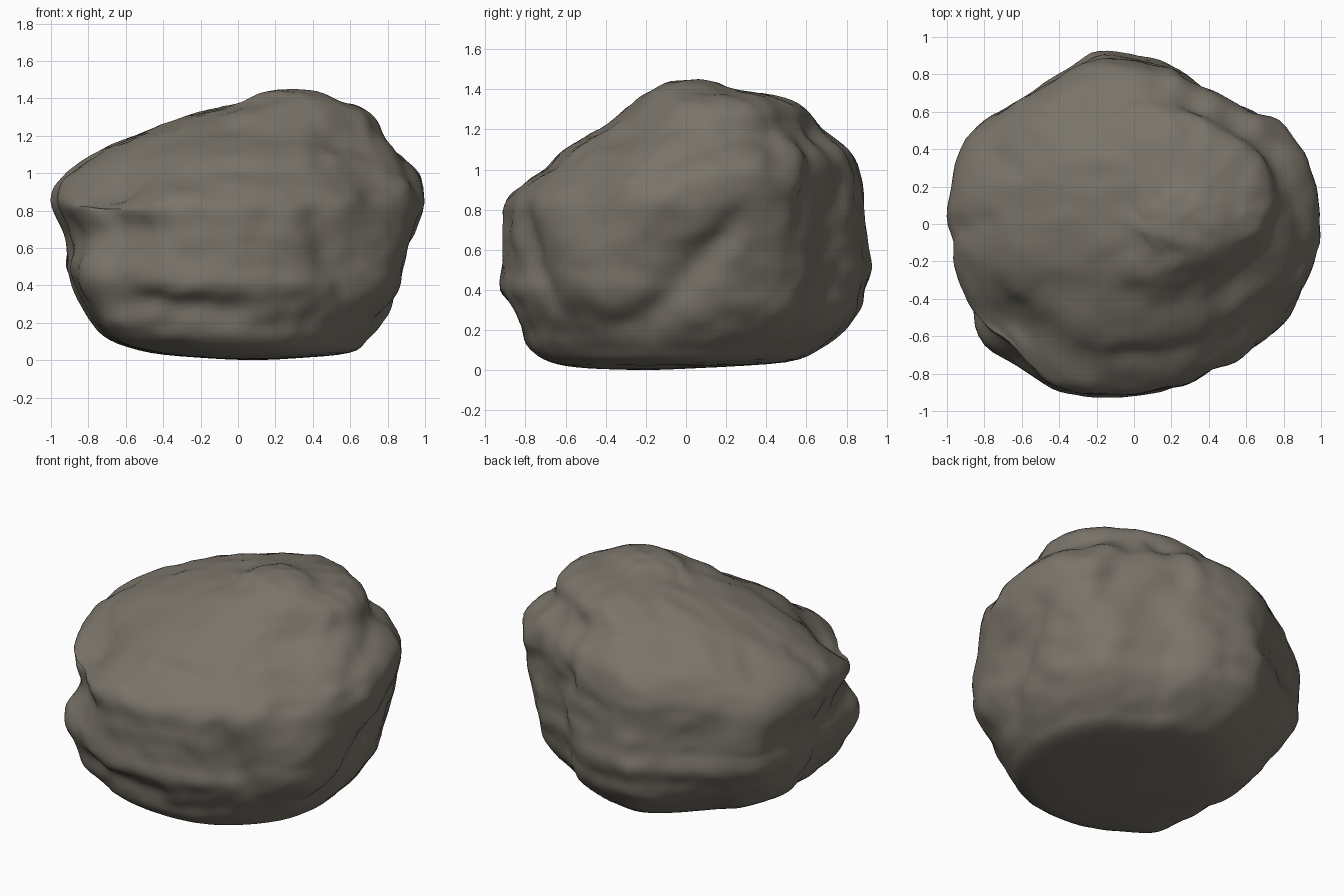
import bpy, bmesh, math
from mathutils import Vector, noise
from mathutils.geometry import intersect_point_line

cube = bpy.data.objects.get("Cube")
if cube:
    bpy.data.objects.remove(cube, do_unlink=True)

SEGMENTS = 128
STEPS = 4

# Plan outline of the boulder, counter-clockwise from +x
PLAN = [(1, 0), (.97, .25), (.88, .42), (.76, .57), (.57, .65), (.4, .73), (.25, .85),
        (.05, .9), (-.17, .93), (-.36, .85), (-.7, .6), (-.88, .45), (-.98, .2),
        (-1, .04), (-.96, -.1), (-.97, -.25), (-.87, -.57), (-.7, -.72), (-.47, -.88),
        (-.25, -.92), (.2, -.88), (.5, -.76), (.72, -.6), (.89, -.4), (.98, -.18)]

# Height levels: z, x min, x max, y min, y max
LEVELS = [(0, .08, .08, -.2, -.2), (.01, -.15, .3, -.5, .05), (.04, -.47, .6, -.68, .5),
          (.11, -.69, .69, -.79, .67), (.2, -.78, .77, -.83, .79), (.3, -.84, .83, -.88, .87),
          (.4, -.89, .86, -.93, .89), (.5, -.92, .88, -.92, .92), (.6, -.91, .91, -.91, .9),
          (.7, -.94, .95, -.91, .89), (.82, -1, .99, -.91, .88), (.91, -.99, 1, -.84, .88),
          (1, -.92, .98, -.71, .86), (1.1, -.78, .89, -.61, .81), (1.2, -.56, .79, -.43, .68),
          (1.3, -.29, .73, -.31, .59), (1.365, -.03, .63, -.22, .45), (1.4, .05, .53, -.16, .23),
          (1.435, .13, .43, -.08, .15), (1.458, .27, .27, .06, .06)]

# Grooves: depth, radius, path
GROOVES = [
    (.035, .07, [(-.5, -.78, .32), (-.3, -.88, .27), (0, -.87, .27)]),         # front ledge
    (.05, .08, [(.42, -.82, .75), (.52, -.76, .5), (.66, -.68, .3),
                (.78, -.48, .21), (.82, -.22, .22), (.88, 0, .46), (.93, .25, .72)]),  # undercut
    (.03, .07, [(.76, .57, .45), (.72, .6, .8), (.5, .62, 1.15)]),             # rear cleft
    (.05, .09, [(.92, -.15, .95), (.82, .12, 1.08), (.66, .4, 1.15)]),         # shoulder cleft
    (.05, .08, [(.3, .78, .9), (.3, .6, 1.15)]),                               # rear notch
    (.03, .08, [(-.92, -.3, .66), (-.72, -.7, .66), (-.45, -.88, .7)]),        # left hollow
]

# Swellings, or broad dips where negative: height, radius, centre
SWELLINGS = [(.09, .26, (.8, -.48, .48)), (.02, .14, (0, -.9, .65)), (.02, .16, (.4, -.8, .68)),
             (-.12, .28, (-.7, -.57, .95)), (.05, .2, (-.8, -.6, .45)),
             (.08, .2, (-.6, -.6, .16)), (-.03, .18, (-.75, .45, 1.08)),
             (.08, .26, (-.8, .5, .62)), (-.05, .2, (-.5, .45, .1)),
             (-.06, .18, (.78, -.52, .9)), (-.04, .2, (.6, -.3, 1.2)), (.02, .25, (.75, .55, .6))]


def spline(points, steps, closed):
    """Resample points of any dimension along a Catmull-Rom curve."""
    n = len(points)
    pick = (lambda i: points[i % n]) if closed else (lambda i: points[max(0, min(n - 1, i))])
    out = []
    for i in range(n if closed else n - 1):
        for s in range(steps):
            t = s / steps
            out.append([b + .5 * t * (c - a + t * (2*a - 5*b + 4*c - d + t * (3*(b - c) + d - a)))
                        for a, b, c, d in zip(*(pick(i + k) for k in (-1, 0, 1, 2)))])
    if not closed:
        out.append(list(points[-1]))
    return out


def resample(loop, count):
    """Pick one point of the outline for each equal angle."""
    polar = sorted((math.atan2(y, x) % math.tau, math.hypot(x, y)) for x, y in loop)
    polar = [(polar[-1][0] - math.tau, polar[-1][1])] + polar + [(polar[0][0] + math.tau, polar[0][1])]
    out = []
    for k in range(count):
        a = math.tau * k / count
        for (a0, r0), (a1, r1) in zip(polar, polar[1:]):
            if a0 <= a <= a1:
                r = r0 + (r1 - r0) * (a - a0) / max(a1 - a0, 1e-6)
                break
        out.append((r * math.cos(a), r * math.sin(a) / .925))
    return out


def path_distance(p, path):
    best = 9.0
    for a, b in zip(path, path[1:]):
        a, b = Vector(a), Vector(b)
        t = intersect_point_line(p, a, b)[1]
        best = min(best, (p - a.lerp(b, max(0, min(1, t)))).length)
    return best


def relief(p):
    """Outward offset of the surface at p."""
    h = .022 * (.22 - abs(noise.noise(p * 4.5))) + .01 * noise.noise(p * 10)
    for depth, radius, path in GROOVES:
        h -= depth * math.exp(-(path_distance(p, path) / radius) ** 2)
    for height, radius, centre in SWELLINGS:
        h += height * math.exp(-((p - Vector(centre)).length / radius) ** 2)
    return h * min(1, p.z * 4)


# Loft the body through its levels
bm = bmesh.new()
outline = resample(spline(PLAN, 6, True), SEGMENTS)
rings = []
for z, x0, x1, y0, y1 in spline(LEVELS, STEPS, False):
    blend = min(.5, abs(z - .6) * .6)
    ring = []
    for k, (u, v) in enumerate(outline):
        a = math.tau * k / SEGMENTS
        u += (math.cos(a) - u) * blend
        v += (math.sin(a) - v) * blend
        ring.append(bm.verts.new(((x0 + x1 + u * (x1 - x0)) / 2, (y0 + y1 + v * (y1 - y0)) / 2, z)))
    rings.append(ring)
for low, high in zip(rings, rings[1:]):
    for k in range(SEGMENTS):
        j = (k + 1) % SEGMENTS
        bm.faces.new((low[k], low[j], high[j], high[k]))
bmesh.ops.remove_doubles(bm, verts=bm.verts, dist=.002)
bmesh.ops.recalc_face_normals(bm, faces=bm.faces)
bm.normal_update()

# Weather the surface
moves = [(v, v.normal * relief(v.co)) for v in bm.verts]
for v, offset in moves:
    v.co += offset
bmesh.ops.smooth_vert(bm, verts=bm.verts, factor=.3, use_axis_x=True, use_axis_y=True, use_axis_z=True)

mesh = bpy.data.meshes.new("boulder")
bm.to_mesh(mesh)
bm.free()
boulder = bpy.data.objects.new("boulder", mesh)
bpy.context.collection.objects.link(boulder)

# Stone colour
stone = bpy.data.materials.new("grey_brown_stone")
stone.use_nodes = True
colour = (.195, .175, .143, 1)
stone.diffuse_color = colour
bsdf = next(n for n in stone.node_tree.nodes if n.type == "BSDF_PRINCIPLED")
bsdf.inputs["Base Color"].default_value = colour
bsdf.inputs["Roughness"].default_value = .9
mesh.materials.append(stone)

bpy.ops.object.select_all(action="DESELECT")
boulder.select_set(True)
bpy.context.view_layer.objects.active = boulder
bpy.ops.object.shade_smooth_by_angle(angle=math.radians(35))
